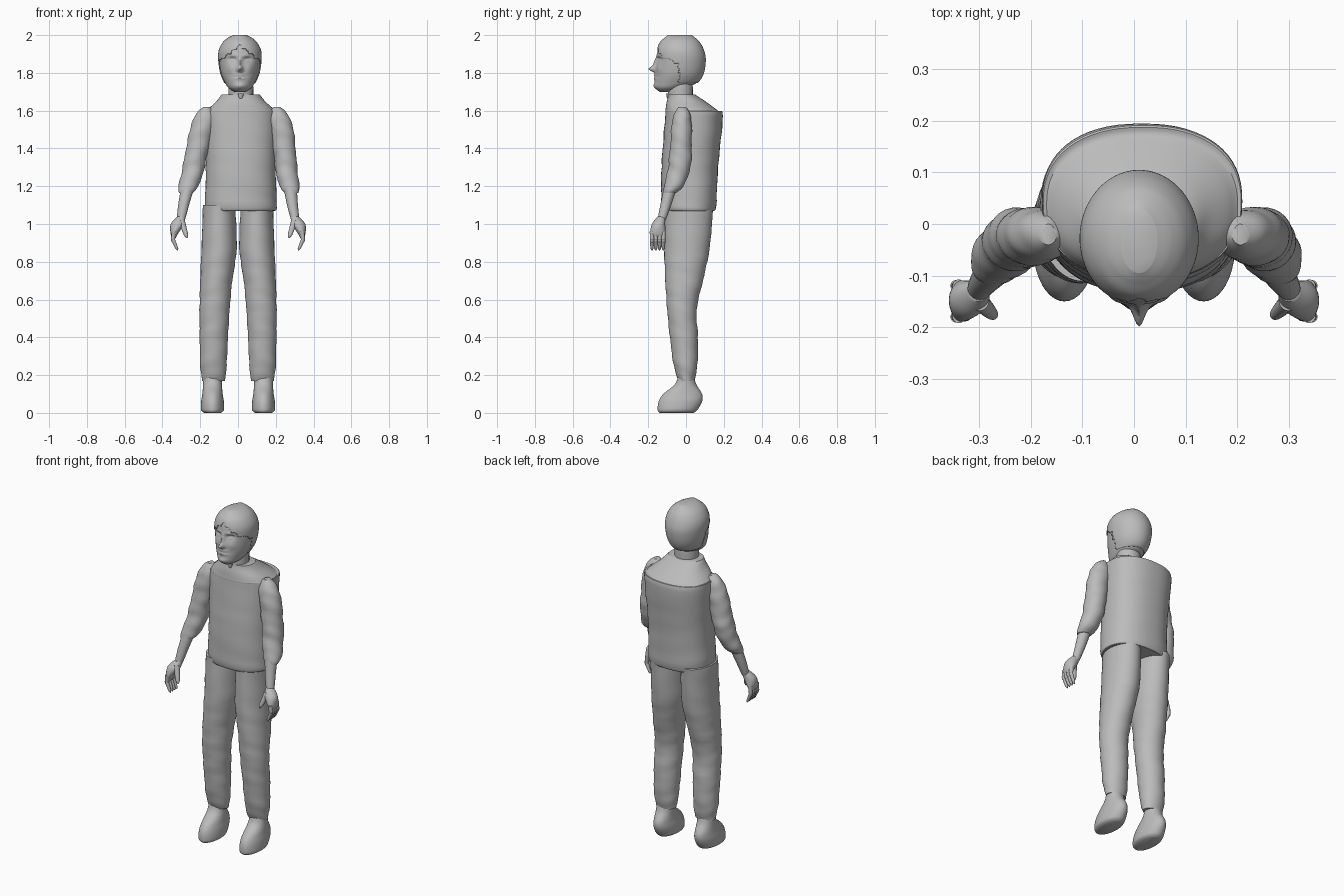
import bpy, bmesh, math
from mathutils import Vector

cube = bpy.data.objects.get("Cube")
if cube:
    bpy.data.objects.remove(cube)

shade = (0.5, 0.5, 0.5, 1)
grey = bpy.data.materials.new("plain_grey")
grey.use_nodes = True
grey.diffuse_color = shade
grey.node_tree.nodes["Principled BSDF"].inputs["Base Color"].default_value = shade


def catmull(a, b, c, d, t):
    linear = (c - a) * t
    square = (2 * a - 5 * b + 4 * c - d) * t * t
    cubic = (3 * b - a - 3 * c + d) * t ** 3
    return b + (linear + square + cubic) / 2


def refine(rings, steps):
    """Smoothly add rings between the given ones."""
    out = []
    last = len(rings) - 1
    for i in range(last):
        before, after = max(0, i - 1), min(last, i + 2)
        four = (rings[before], rings[i], rings[i + 1], rings[after])
        for s in range(steps):
            out.append([catmull(*values, s / steps) for values in zip(*four)])
    return out + [rings[last]]


def rounded(value, power):
    return math.copysign(abs(value) ** (2 / power), value)


def loft(name, rings, segs=32, steps=6, power=2, fold=0, angle=45, shape=None, keep=None):
    """Stack level rings (height, centre x, half width, front y, back y) into a closed skin."""
    bm = bmesh.new()
    loops = []
    for z, centre, half, front, back in refine(rings, steps):
        loop = []
        middle, depth = (front + back) / 2, (back - front) / 2
        for k in range(segs):
            turn = math.tau * k / segs
            c, s = math.cos(turn), math.sin(turn)
            crease = fold * (math.sin(z * 47 + 2 * c) + math.sin(z * 83 + 3 * s))
            x = centre + (half + crease) * rounded(c, power)
            y = middle + (depth + crease) * rounded(s, power)
            loop.append(bm.verts.new(shape(x, y, z) if shape else (x, y, z)))
        loops.append(loop)
    for low, high in zip(loops, loops[1:]):
        for k in range(segs):
            n = (k + 1) % segs
            bm.faces.new((low[k], low[n], high[n], high[k]))
    bm.faces.new(loops[0])
    bm.faces.new(loops[-1])
    bmesh.ops.recalc_face_normals(bm, faces=bm.faces)
    if keep:
        drop = [face for face in bm.faces if not keep(*face.calc_center_median())]
        bmesh.ops.delete(bm, geom=drop, context="FACES")
    mesh = bpy.data.meshes.new(name)
    bm.to_mesh(mesh)
    bm.free()
    mesh.materials.append(grey)
    obj = bpy.data.objects.new(name, mesh)
    bpy.context.collection.objects.link(obj)
    bpy.ops.object.select_all(action="DESELECT")
    obj.select_set(True)
    bpy.context.view_layer.objects.active = obj
    bpy.ops.object.shade_smooth_by_angle(angle=math.radians(angle))
    return obj


def limb(name, start, end, thick, thin, shape=None):
    """Tapering rod between two points, rounded at its end."""
    start, end = Vector(start), Vector(end)
    rings = []
    for step in range(9):
        t = step / 8
        p = start.lerp(end, t)
        radius = (thick + (thin - thick) * t) * math.sqrt(1.05 - t ** 8)
        rings.append((p.z, p.x, radius, p.y - radius, p.y + radius))
    loft(name, rings, segs=20, steps=2, shape=shape)


# Torso: sloped shoulders with a firm ridge, flat hem
mid = 0.015
loft("torso", [
    (1.07, mid, .18, -.12, .15),
    (1.1, mid, .19, -.13, .16),
    (1.3, mid, .185, -.13, .17),
    (1.57, mid, .195, -.11, .195),
    (1.6, mid, .18, -.11, .17),
    (1.65, mid, .13, -.1, .1),
    (1.685, mid, .1, -.095, .05),
], segs=64, power=2.3, fold=.001, angle=35)

# Neck and collar notch
limb("neck", (mid, -.03, 1.6), (mid, -.03, 1.8), .065, .065)
limb("collar_notch", (mid, -.09, 1.69), (mid, -.09, 1.66), .015, .01)

# Head: skull profile with pushed and pulled face features
nose_x = 0.01
skull = [
    (1.7, nose_x, .03, -.14, -.05),
    (1.72, nose_x, .06, -.16, 0),
    (1.75, nose_x, .08, -.165, .06),
    (1.8, nose_x, .1, -.16, .09),
    (1.87, nose_x, .11, -.155, .1),
    (1.92, nose_x, .107, -.15, .09),
    (1.96, nose_x, .087, -.135, .07),
    (1.985, nose_x, .06, -.11, .045),
    (2, nose_x, .03, -.09, .025),
]
features = {  # side offset, height, outward push, width, tallness
    "nose_tip": (0, 1.82, .035, .015, .015),
    "nose_bridge": (0, 1.85, .015, .01, .03),
    "eye_socket": (.04, 1.87, -.016, .02, .015),
    "eyelid": (.04, 1.865, .01, .012, .007),
    "brow": (.035, 1.89, .005, .025, .01),
    "cheek": (.05, 1.82, .005, .02, .02),
    "lips": (0, 1.78, .01, .025, .015),
    "mouth_line": (0, 1.78, -.01, .03, .004),
    "chin": (0, 1.73, .008, .03, .015),
}


def sculpt_face(x, y, z):
    if y < -.05:
        for offset, height, push, width, tall in features.values():
            across = (abs(x - nose_x) - offset) / width
            y -= push * math.exp(-across ** 2 - ((z - height) / tall) ** 2)
    return x, y, z


loft("head", skull[:-1], segs=120, steps=10, shape=sculpt_face, angle=60)


# Hair: thin shell over crown, back and temples, parted at the front
def has_hair(x, y, z):
    jag = .006 * math.sin(x * 190) + .004 * math.sin(z * 260)
    hairline = 1.95 - .8 * abs(x - nose_x)
    return z > hairline + jag or (z > 1.745 and y > jag - .036)


lift = 0.005
cap = [(z, x, half + lift, front - lift, back + lift) for z, x, half, front, back in skull]
hair = loft("hair", cap, segs=120, steps=10, keep=has_hair, angle=60)
shell = hair.modifiers.new("thickness", "SOLIDIFY")
shell.thickness = lift
shell.offset = -1

for side, label in ((-1, "right"), (1, "left")):

    def mirror(x, y, z):
        """Place on this side; the shoulders sit slightly toward +x."""
        shoulder = max(0, min(1, (z - 1.1) / .4))
        return side * x + .02 * shoulder, y, z

    # Sleeve, closed around the forearm
    loft(label + "_sleeve", [
        (1.62, .185, .015, -.04, 0),
        (1.59, .19, .045, -.06, .02),
        (1.53, .205, .062, -.075, .03),
        (1.4, .23, .06, -.085, .03),
        (1.3, .245, .058, -.095, .025),
        (1.2, .267, .053, -.115, -.015),
        (1.165, .28, .035, -.12, -.05),
    ], fold=.0015, shape=mirror)
    limb(label + "_forearm", (.27, -.08, 1.2), (.31, -.14, .98), .035, .02, mirror)

    # Hand: palm, four curled fingers, thumb
    loft(label + "_palm", [
        (1.04, .3, .02, -.15, -.11),
        (1, .32, .036, -.18, -.11),
        (.95, .337, .02, -.19, -.11),
        (.925, .338, .008, -.18, -.12),
    ], shape=mirror)
    for n in range(4):
        y = -.18 + .02 * n
        name = f"{label}_finger_{n + 1}"
        limb(name + "_base", (.34, y, .96), (.345, y, .9), .012, .01, mirror)
        limb(name + "_tip", (.345, y, .92), (.32, y, .86), .011, .008, mirror)
    limb(label + "_thumb", (.3, -.15, 1.02), (.27, -.18, .925), .018, .011, mirror)

    # Trouser leg
    loft(label + "_trouser_leg", [
        (1.1, .1, .085, -.11, .145),
        (.87, .1, .093, -.115, .125),
        (.7, .115, .085, -.11, .09),
        (.55, .124, .08, -.1, .057),
        (.4, .128, .075, -.085, .063),
        (.25, .13, .07, -.065, .06),
        (.17, .13, .06, -.04, .045),
    ], segs=40, fold=.001, shape=mirror)

    # Shoe
    ankle = 0.135
    loft(label + "_shoe", [
        (0, ankle, .045, -.14, .04),
        (.015, ankle, .06, -.15, .06),
        (.06, ankle, .06, -.145, .085),
        (.1, ankle, .054, -.12, .085),
        (.15, ankle, .05, -.06, .055),
        (.2, ankle, .05, -.04, .04),
    ], segs=40, shape=mirror)
